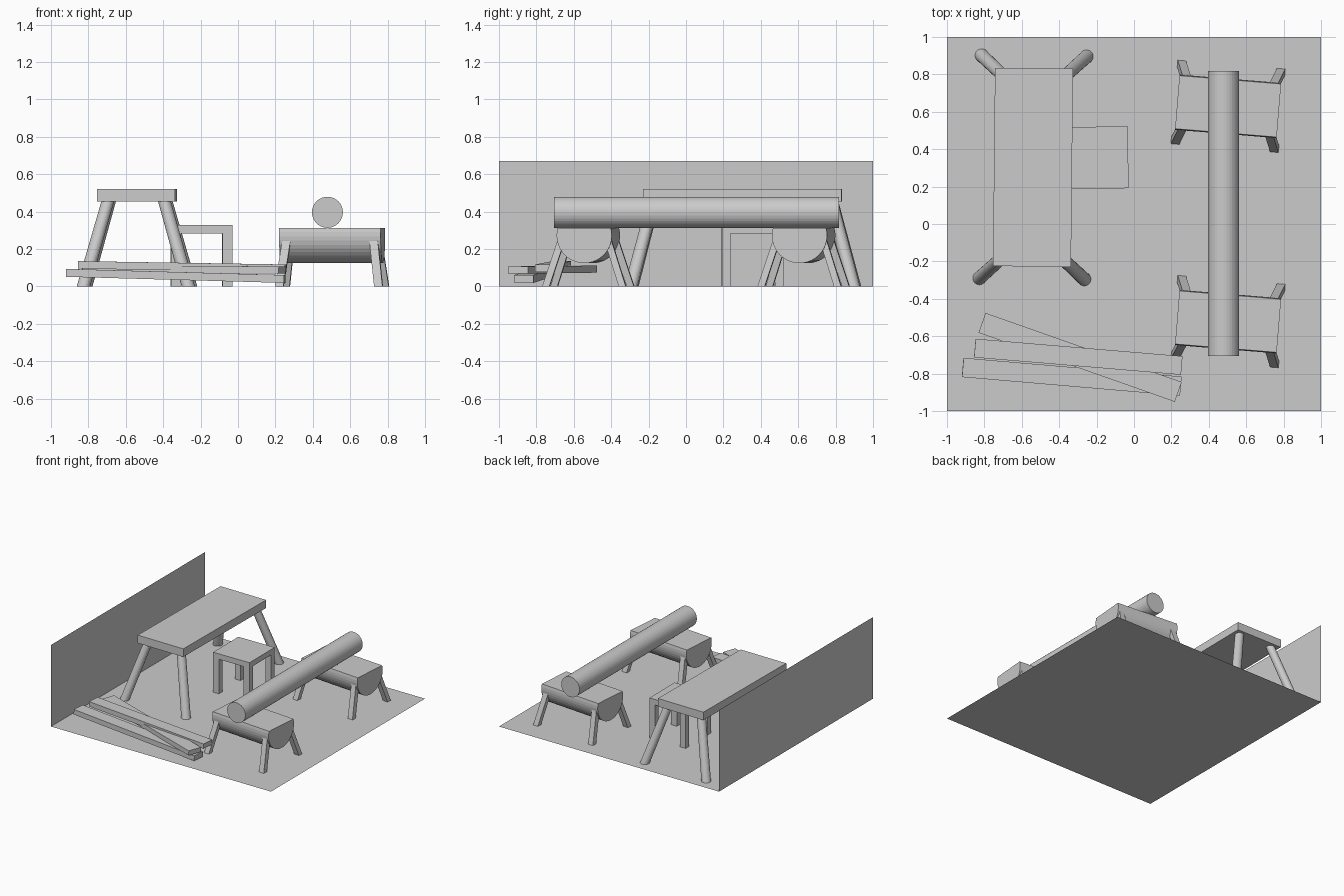
import bpy, bmesh, math
from mathutils import Matrix, Vector

if "Cube" in bpy.data.objects:
    bpy.data.objects.remove(bpy.data.objects["Cube"])

grey = bpy.data.materials.new("plain grey")
grey.diffuse_color = (0.6, 0.6, 0.6, 1)
grey.use_nodes = True
grey.node_tree.nodes["Principled BSDF"].inputs["Base Color"].default_value = grey.diffuse_color


def make(name, verts, faces, loc=(0, 0, 0), rot=0.0, tilt=0.0):
    """Mesh object, tilted about its own y, then turned about z."""
    me = bpy.data.meshes.new(name)
    me.from_pydata(verts, [], faces)
    m = Matrix.Translation(loc) @ Matrix.Rotation(rot, 4, 'Z') @ Matrix.Rotation(tilt, 4, 'Y')
    me.transform(m)
    bm = bmesh.new()
    bm.from_mesh(me)
    if len(faces) > 1:
        bmesh.ops.recalc_face_normals(bm, faces=bm.faces)
    bm.to_mesh(me)
    bm.free()
    me.materials.append(grey)
    ob = bpy.data.objects.new(name, me)
    bpy.context.collection.objects.link(ob)
    return ob


def loft(name, ring_a, ring_b, **kw):
    """Closed solid between two matching rings."""
    n = len(ring_a)
    faces = [(i, (i + 1) % n, n + (i + 1) % n, n + i) for i in range(n)]
    faces += [tuple(range(n))[::-1], tuple(range(n, 2 * n))]
    return make(name, list(ring_a) + list(ring_b), faces, **kw)


def rect(w, d, c):
    return [(c[0] + sx * w / 2, c[1] + sy * d / 2, c[2])
            for sx, sy in ((-1, -1), (1, -1), (1, 1), (-1, 1))]


def circle(r, n, c):
    return [(c[0] + r * math.cos(2 * math.pi * i / n),
             c[1] + r * math.sin(2 * math.pi * i / n), c[2]) for i in range(n)]


def box(name, size, **kw):
    w, d, h = size
    return loft(name, rect(w, d, (0, 0, -h / 2)), rect(w, d, (0, 0, h / 2)), **kw)


CORNERS = [(sx, sy) for sx in (-1, 1) for sy in (-1, 1)]

# floor and left wall
make("floor", rect(2, 2, (0, 0, 0)), [(0, 1, 2, 3)])
make("wall", [(-1, -1, 0), (-1, 1, 0), (-1, 1, 0.67), (-1, -1, 0.67)], [(0, 1, 2, 3)])

# workbench with splayed round legs
bench, turn = (-0.54, 0.303, 0), -0.0104
box("bench_top", (0.417, 1.06, 0.066), loc=(-0.54, 0.303, 0.488), rot=turn)
for sx, sy in CORNERS:
    loft("bench_leg", circle(0.036, 24, (sx * 0.28, sy * 0.595, 0)),
         circle(0.034, 24, (sx * 0.15, sy * 0.475, 0.46)), loc=bench, rot=turn)

# stool with square legs
stool = (-0.195, 0.355, 0)
box("stool_seat", (0.328, 0.33, 0.045), loc=(-0.195, 0.355, 0.306), rot=0.008)
for sx, sy in CORNERS:
    c = (sx * 0.138, sy * 0.142)
    loft("stool_leg", rect(0.052, 0.046, (*c, 0)), rect(0.052, 0.046, (*c, 0.285)),
         loc=stool, rot=0.008)

# two split-log trestles
R, H, TOP, L = 0.148, 0.04, 0.312, 0.545
start = math.asin(H / R)
arc = [math.pi - start + (math.pi + 2 * start) * i / 24 for i in range(25)]
for label, y in (("front", -0.522), ("back", 0.629)):
    loc, rot = (0.503, y, 0), -0.082
    ends = [[(x, R * math.cos(a), TOP - H + R * math.sin(a)) for a in arc]
            for x in (-L / 2, L / 2)]
    loft(label + "_trestle_half_log", ends[0], ends[1], loc=loc, rot=rot)
    for sx, sy in CORNERS:
        loft(label + "_trestle_leg", rect(0.045, 0.038, (sx * 0.266, sy * 0.205, 0)),
             rect(0.045, 0.038, (sx * 0.23, sy * 0.116, 0.275)), loc=loc, rot=rot)

# round log lying across the trestles
log = [[(0.478 + p[0], y, 0.396 + p[1]) for p in circle(0.083, 32, (0, 0, 0))]
       for y in (-0.705, 0.818)]
loft("round_log", log[0], log[1])

# stack of three planks
box("bottom_plank", (1.17, 0.103, 0.042), loc=(-0.333, -0.817, 0.056),
    rot=math.radians(-4.9), tilt=0.028)
box("middle_plank", (1.112, 0.112, 0.038), loc=(-0.288, -0.713, 0.09),
    rot=math.radians(-19.4), tilt=0.004)
box("top_plank", (1.11, 0.1, 0.04), loc=(-0.298, -0.71, 0.106),
    rot=math.radians(-4.8), tilt=0.016)
